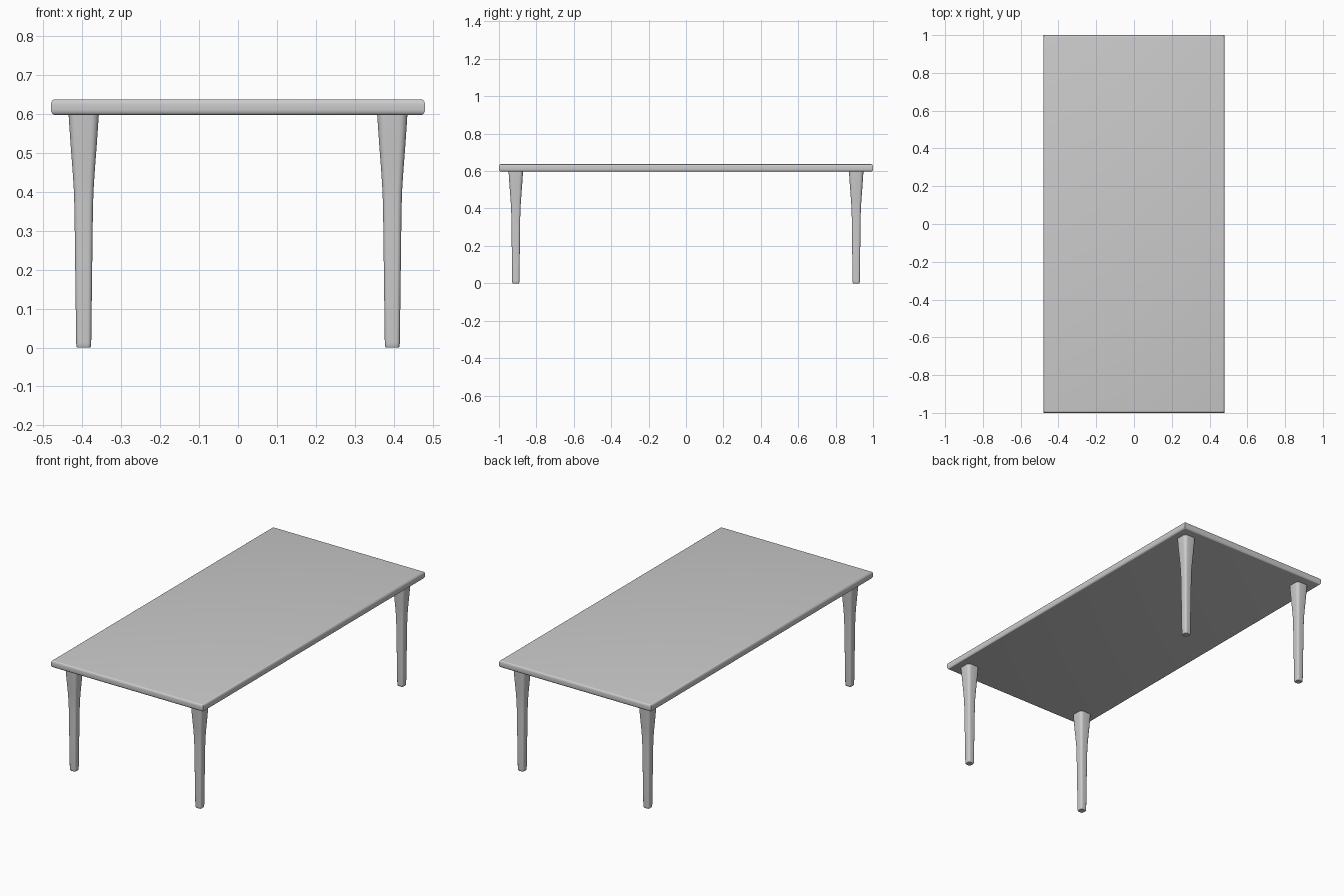
import bpy, bmesh, math

if "Cube" in bpy.data.objects:
    bpy.data.objects.remove(bpy.data.objects["Cube"])


def rounded_rect(hx, hy, r, z, seg):
    """Ring of points around a rounded rectangle."""
    pts = []
    for q, (sx, sy) in enumerate([(1, 1), (-1, 1), (-1, -1), (1, -1)]):
        for i in range(seg + 1):
            a = math.radians(90 * (q + i / seg))
            pts.append((sx * (hx - r) + r * math.cos(a),
                        sy * (hy - r) + r * math.sin(a), z))
    return pts


def loft(name, rings, location=(0, 0, 0), angle=40):
    """Skin a stack of equal-length rings and cap both ends."""
    bm = bmesh.new()
    loops = [[bm.verts.new(p) for p in ring] for ring in rings]
    n = len(loops[0])
    for a, b in zip(loops, loops[1:]):
        for i in range(n):
            bm.faces.new((a[i], a[(i + 1) % n], b[(i + 1) % n], b[i]))
    bm.faces.new(loops[0][::-1])
    bm.faces.new(loops[-1])
    mesh = bpy.data.meshes.new(name)
    bm.to_mesh(mesh)
    bm.free()
    ob = bpy.data.objects.new(name, mesh)
    bpy.context.collection.objects.link(ob)
    ob.location = location
    bpy.ops.object.select_all(action='DESELECT')
    ob.select_set(True)
    bpy.context.view_layer.objects.active = ob
    bpy.ops.object.shade_smooth_by_angle(angle=math.radians(angle))
    return ob


# Tabletop: softly rounded rim, square mitred corners
HX, HY, Z0, Z1, R = 0.48, 1.0, 0.597, 0.637, 0.014
rim = []
for cz, start in ((Z0 + R, -90), (Z1 - R, 0)):
    for i in range(6):
        a = math.radians(start + 18 * i)
        # a slight bulge across the middle of the rim
        rim.append((0.010 * (1 - math.cos(a)), cz + R * math.sin(a)))
loft("tabletop", [[(sx * (HX - d), sy * (HY - d), z)
                   for sx, sy in ((1, 1), (-1, 1), (-1, -1), (1, -1))]
                  for d, z in rim])

# Legs: rounded-square section, slim below and flaring under the top
PROFILE = [(0.0, 0.0170), (0.004, 0.0188), (0.012, 0.0193), (0.2, 0.0217),
           (0.35, 0.0236), (0.4, 0.0250), (0.45, 0.0282), (0.52, 0.0335),
           (0.57, 0.0370), (0.605, 0.0392)]
for sx, side in ((-1, "left"), (1, "right")):
    for sy, end in ((-1, "front"), (1, "back")):
        loft(f"{end}_{side}_leg",
             [rounded_rect(h, h, h * 0.5, z, 5) for z, h in PROFILE],
             (sx * 0.396, sy * 0.91, 0))
